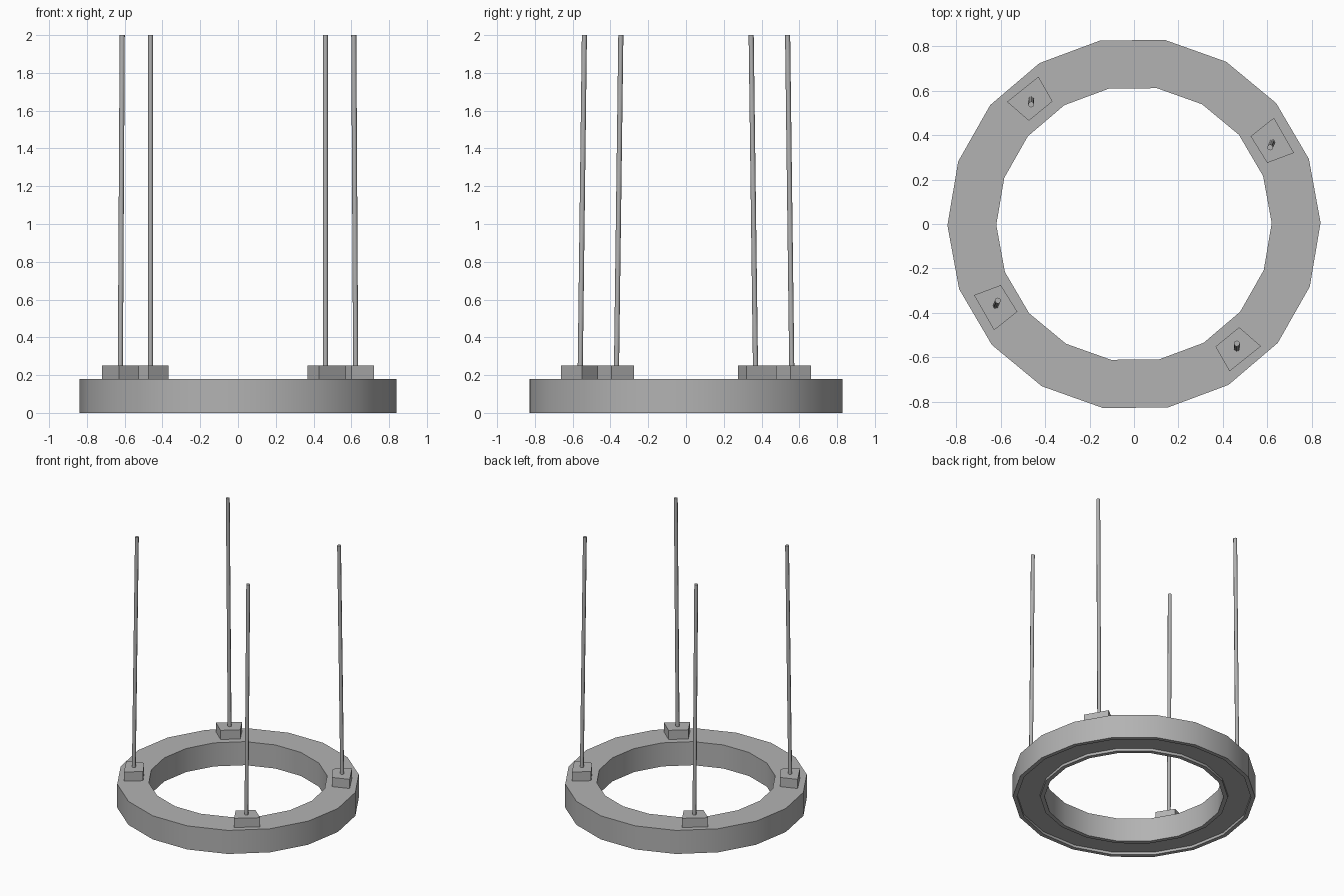
import bpy, bmesh, math
from mathutils import Vector

if "Cube" in bpy.data.objects:
    bpy.data.objects.remove(bpy.data.objects["Cube"])

# Dark grey metal
metal = bpy.data.materials.new("dark_grey")
metal.diffuse_color = (0.45, 0.45, 0.45, 1)
metal.use_nodes = True
metal.node_tree.nodes["Principled BSDF"].inputs["Base Color"].default_value = metal.diffuse_color


def make_object(name, bm, smooth_angle=0):
    bmesh.ops.recalc_face_normals(bm, faces=bm.faces)
    mesh = bpy.data.meshes.new(name)
    bm.to_mesh(mesh)
    bm.free()
    mesh.materials.append(metal)
    ob = bpy.data.objects.new(name, mesh)
    bpy.context.collection.objects.link(ob)
    if smooth_angle:
        bpy.ops.object.select_all(action='DESELECT')
        ob.select_set(True)
        bpy.context.view_layer.objects.active = ob
        bpy.ops.object.shade_smooth_by_angle(angle=math.radians(smooth_angle))
    return ob


def lathe(name, profile, sides):
    """Closed (radius, z) profile turned about z."""
    bm = bmesh.new()
    rings = []
    for i in range(sides):
        a = 2 * math.pi * i / sides + math.radians(0.4)
        rings.append([bm.verts.new((r * math.cos(a), r * math.sin(a), z)) for r, z in profile])
    n = len(profile)
    for i in range(sides):
        p, q = rings[i], rings[(i + 1) % sides]
        for j in range(n):
            k = (j + 1) % n
            bm.faces.new((p[j], q[j], q[k], p[k]))
    return make_object(name, bm, 35)


def loft(name, bottom, top, smooth_angle=0):
    """Solid between two matching outlines."""
    bm = bmesh.new()
    lo = [bm.verts.new(p) for p in bottom]
    hi = [bm.verts.new(p) for p in top]
    bm.faces.new(lo)
    bm.faces.new(hi)
    n = len(lo)
    for i in range(n):
        k = (i + 1) % n
        bm.faces.new((lo[i], lo[k], hi[k], hi[i]))
    return make_object(name, bm, smooth_angle)


def circle(centre, r, n=8):
    return [Vector(centre) + Vector((r * math.cos(2 * math.pi * i / n),
                                     r * math.sin(2 * math.pi * i / n), 0)) for i in range(n)]


# Hanging ring with a shallow recess underneath
lathe("lamp_ring", [(0.84, 0), (0.84, 0.18), (0.62, 0.18), (0.62, 0),
                    (0.65, 0), (0.65, 0.02), (0.81, 0.02), (0.81, 0)], 18)

# Mounting blocks and leaning rods: outline, rod foot, rod top
mounts = [
    ("side", [(0.63, 0.478), (0.525, 0.395), (0.60, 0.275), (0.72, 0.32)],
     (0.623, 0.368), (0.613, 0.345)),
    ("back", [(-0.43, 0.663), (-0.572, 0.55), (-0.473, 0.465), (-0.367, 0.552)],
     (-0.463, 0.560), (-0.463, 0.538)),
]
for label, outline, foot, tip in mounts:
    for s, end in ((1, "a"), (-1, "b")):
        loft(f"mount_block_{label}_{end}",
             [(s * x, s * y, 0.17) for x, y in outline],
             [(s * x, s * y, 0.25) for x, y in outline])
        loft(f"rod_{label}_{end}",
             circle((s * foot[0], s * foot[1], 0.23), 0.0135),
             circle((s * tip[0], s * tip[1], 2.0), 0.0135), 60)
